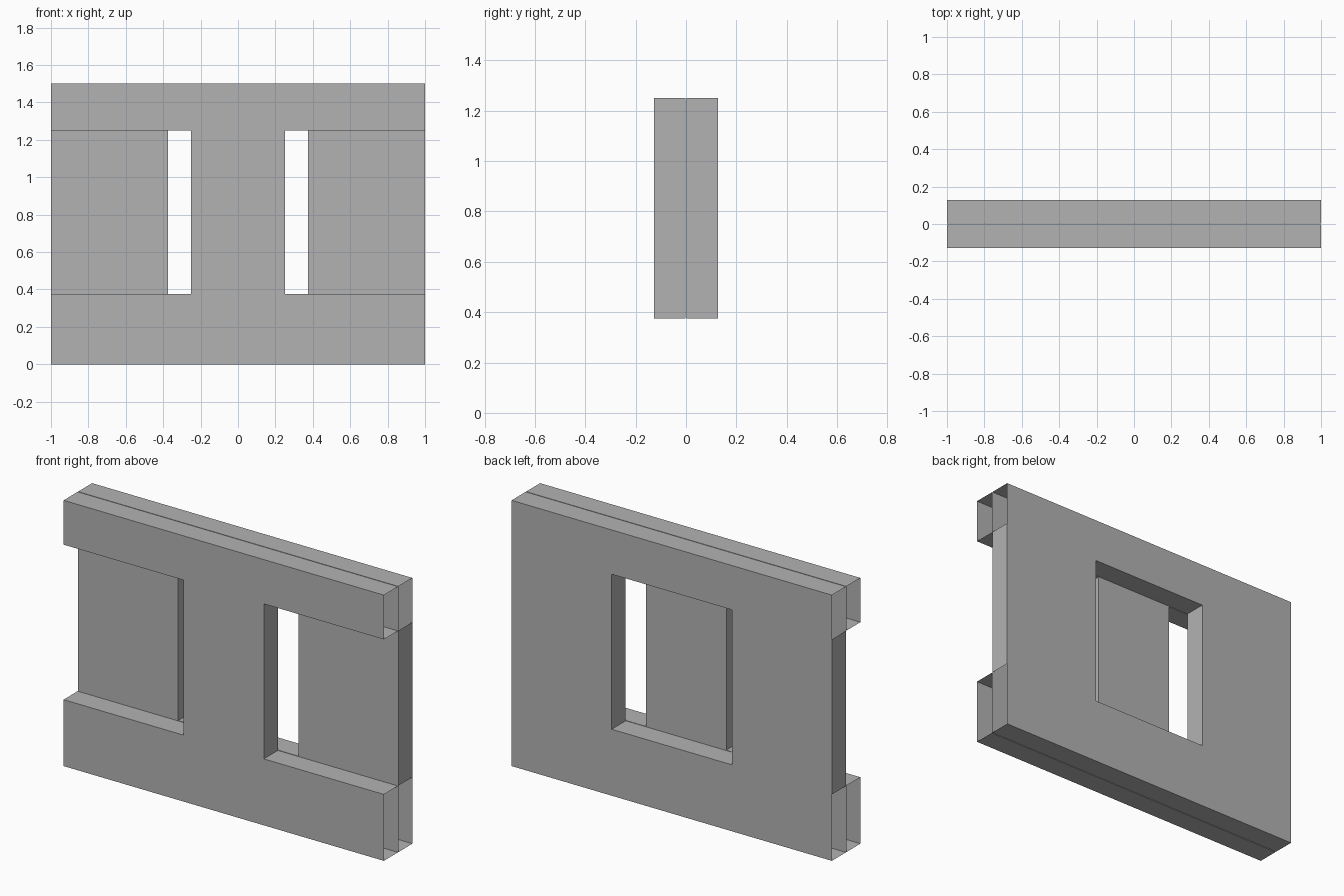
import bpy, bmesh

cube = bpy.data.objects.get("Cube")
if cube:
    bpy.data.objects.remove(cube)

# One plain grey for the whole wall
grey = bpy.data.materials.new("plain grey")
grey.use_nodes = True
colour = (0.45, 0.45, 0.45, 1)
grey.diffuse_color = colour
grey.node_tree.nodes["Principled BSDF"].inputs["Base Color"].default_value = colour

HALF_GAP, THICK = 0.002, 0.125
SILL, LINTEL, TOP = 0.375, 1.25, 1.5


def panel(name, y, xs, is_open):
    """Hollow slab made of grid cells, with openings in the middle row."""
    zs = (0, SILL, LINTEL, TOP)
    bm = bmesh.new()
    grid = [[bm.verts.new((x, y, z)) for z in zs] for x in xs]
    for i in range(len(xs) - 1):
        for j in range(len(zs) - 1):
            if not (j == 1 and is_open(i)):
                bm.faces.new((grid[i][j], grid[i + 1][j],
                              grid[i + 1][j + 1], grid[i][j + 1]))
    # Thicken into a solid slab
    result = bmesh.ops.extrude_face_region(bm, geom=bm.faces[:], use_keep_orig=True)
    verts = [g for g in result["geom"] if isinstance(g, bmesh.types.BMVert)]
    bmesh.ops.translate(bm, verts=verts, vec=(0, THICK, 0))
    bmesh.ops.recalc_face_normals(bm, faces=bm.faces[:])
    # The rails are open tubes at both ends of the wall
    ends = []
    for f in bm.faces:
        c = f.calc_center_median()
        if abs(c.x) > 0.99 and not SILL < c.z < LINTEL:
            ends.append(f)
    bmesh.ops.delete(bm, geom=ends, context='FACES')
    mesh = bpy.data.meshes.new(name)
    bm.to_mesh(mesh)
    bm.free()
    mesh.materials.append(grey)
    obj = bpy.data.objects.new(name, mesh)
    bpy.context.collection.objects.link(obj)
    return obj


# Front layer: two rails joined by a centre post
panel("front_rails_and_post", -HALF_GAP - THICK, (-1, -0.25, 0.25, 1), lambda i: i != 1)
# Back layer: full wall with a central window opening
panel("back_wall_with_window", HALF_GAP, (-1, -0.375, 0.375, 1), lambda i: i == 1)
